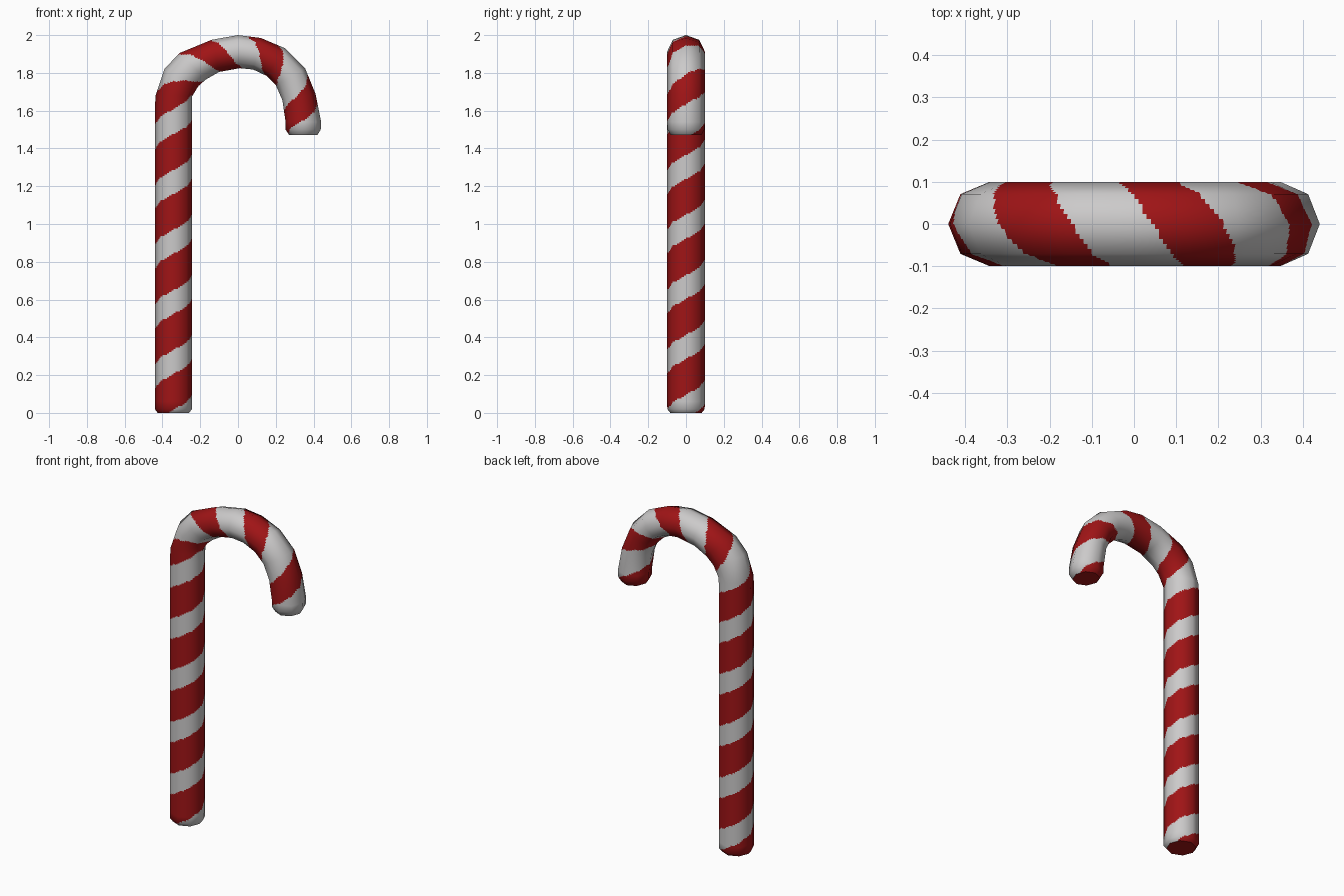
import bpy, math
from mathutils import Vector

if "Cube" in bpy.data.objects:
    bpy.data.objects.remove(bpy.data.objects["Cube"])

# Materials
def material(name, rgb):
    m = bpy.data.materials.new(name)
    m.diffuse_color = (*rgb, 1)
    m.use_nodes = True
    m.node_tree.nodes["Principled BSDF"].inputs["Base Color"].default_value = m.diffuse_color
    return m

white = material("sugar white", (0.60, 0.59, 0.59))
red = material("peppermint red", (0.35, 0.007, 0.008))

# Cane sections: outer x, z, inner x, z, half depth in y, normal tilt towards the ends
SECTIONS = [
    (-.425, 0, -.26, 0, .083, -1), (-.44, .02, -.243, .02, .099, -.4),
    (-.44, .06, -.243, .06, .1, 0),
    (-.44, 1.62, -.243, 1.62, .1, 0), (-.436, 1.68, -.243, 1.675, .1, 0),
    (-.39, 1.82, -.21, 1.73, .1, 0), (-.31, 1.905, -.17, 1.765, .1, 0),
    (-.14, 1.975, -.10, 1.805, .1, 0), (0, 2.0, .01, 1.825, .1, 0),
    (.12, 1.985, .08, 1.818, .1, 0), (.25, 1.93, .15, 1.785, .1, 0),
    (.355, 1.825, .20, 1.735, .1, 0), (.41, 1.69, .235, 1.656, .1, 0),
    (.44, 1.54, .252, 1.54, .1, 0), (.438, 1.50, .252, 1.50, .098, .4),
    (.42, 1.47, .272, 1.47, .08, 1),
]
SUB = 6                 # columns on each of the eight sides
COLS = 8 * SUB
STEP = 0.008

def lerp(a, b, f):
    return a + (b - a) * f

# Subdivide the sections finely along the cane
rows, dist = [], 0.0
for a, b in zip(SECTIONS, SECTIONS[1:]):
    mid = lambda q: Vector(((q[0] + q[2]) / 2, 0, (q[1] + q[3]) / 2))
    length = (mid(b) - mid(a)).length
    n = max(1, math.ceil(length / STEP))
    for k in range(n):
        rows.append((dist + length * k / n, [lerp(u, v, k / n) for u, v in zip(a, b)]))
    dist += length
rows.append((dist, list(SECTIONS[-1])))

def stripe_colour(s, turn):
    """Helical stripe: 0 = white, 1 = red."""
    phase = (s - .27) / .3175 if s < 1.54 else 4 + (s - 1.54) / .307
    off = phase - (turn - .25)
    red_part = lerp(.6, .45, min(1, max(0, (s - 1.5) / .3)))
    return 0 if abs(off - round(off)) < (1 - red_part) / 2 else 1

# Eight-sided tube with smooth normals
verts, normals, faces, colours = [], [], [], []
for s, (ox, oz, ix, iz, ry, tilt) in rows:
    c = Vector(((ox + ix) / 2, 0, (oz + iz) / 2))
    out = Vector((ox, 0, oz)) - c
    front = Vector((0, -ry, 0))
    axis = out.cross(front).normalized()
    for j in range(COLS):
        side, f = divmod(j, SUB)
        t0, t1 = side * math.pi / 4, (side + 1) * math.pi / 4
        f /= SUB
        ca, sa = lerp(math.cos(t0), math.cos(t1), f), lerp(math.sin(t0), math.sin(t1), f)
        verts.append(c + out * ca + front * sa)
        radial = (out.normalized() * ca + front.normalized() * sa).normalized()
        normals.append((radial + axis * tilt).normalized())

for i in range(len(rows) - 1):
    s = (rows[i][0] + rows[i + 1][0]) / 2
    for j in range(COLS):
        k = (j + 1) % COLS
        faces.append((i * COLS + j, i * COLS + k, (i + 1) * COLS + k, (i + 1) * COLS + j))
        colours.append(stripe_colour(s, (j + .5) / COLS))

# Red end caps
last = (len(rows) - 1) * COLS
faces += [tuple(reversed(range(COLS))), tuple(range(last, last + COLS))]
colours += [1, 1]

mesh = bpy.data.meshes.new("striped_cane")
mesh.from_pydata(verts, [], faces)
mesh.materials.append(white)
mesh.materials.append(red)
for p, m in zip(mesh.polygons, colours):
    p.material_index = m
    p.use_smooth = True
mesh.update()

loop_normals = []
for p in mesh.polygons:
    cap = p.loop_total > 4
    for v in p.vertices:
        loop_normals.append(tuple(p.normal if cap else normals[v]))
mesh.normals_split_custom_set(loop_normals)

cane = bpy.data.objects.new("striped_cane", mesh)
bpy.context.collection.objects.link(cane)
